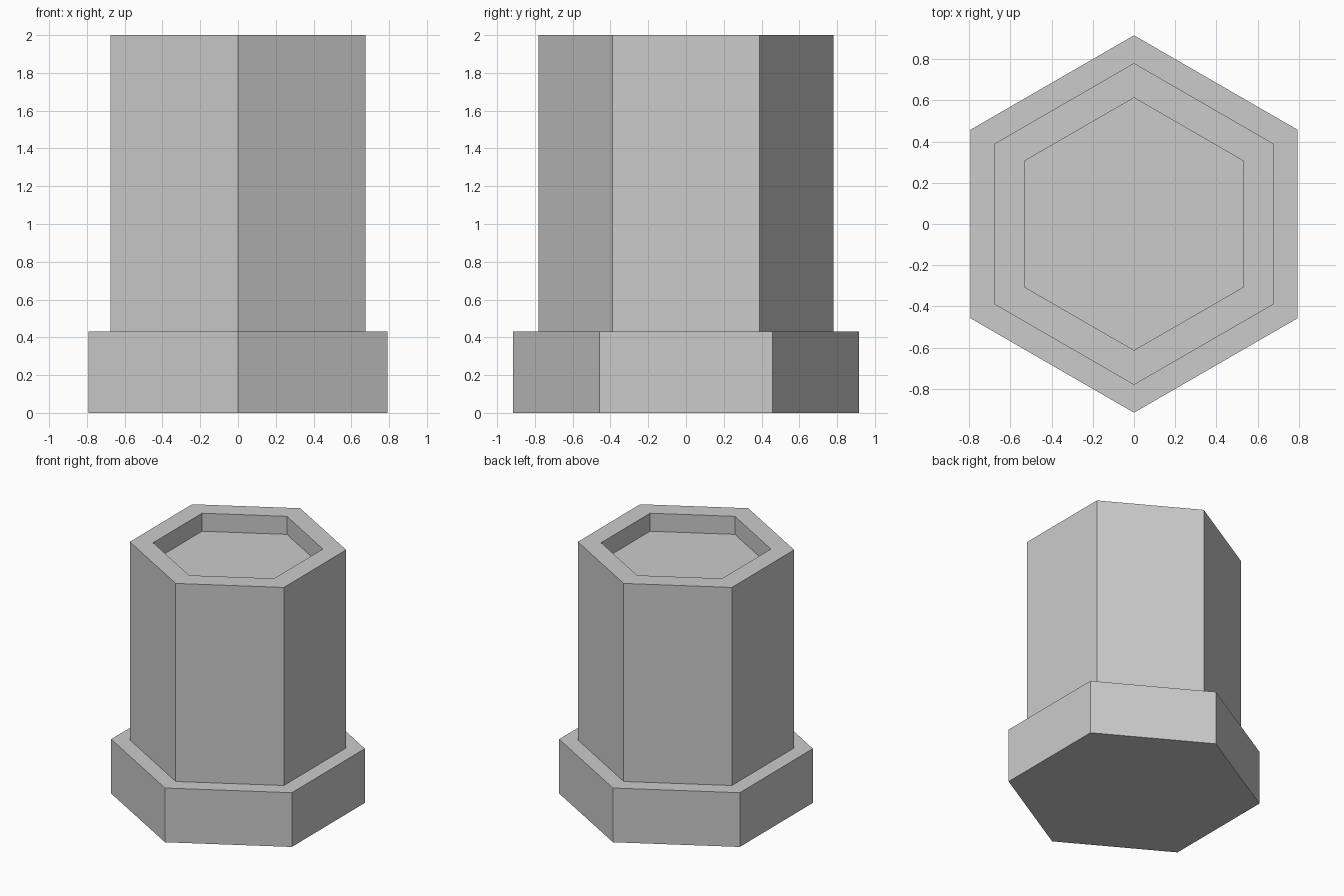
import bpy, bmesh
from math import cos, sin, pi

if "Cube" in bpy.data.objects:
    bpy.data.objects.remove(bpy.data.objects["Cube"])

SIDES = 6


def lathe(name, profile):
    """Sweep a (radius, z) profile round the z axis and cap both ends."""
    bm = bmesh.new()
    rings = []
    for r, z in profile:
        angles = [pi / 2 + 2 * pi * i / SIDES for i in range(SIDES)]
        rings.append([bm.verts.new((r * cos(a), r * sin(a), z)) for a in angles])
    for low, high in zip(rings, rings[1:]):
        for i in range(SIDES):
            j = (i + 1) % SIDES
            bm.faces.new((low[i], low[j], high[j], high[i]))
    bm.faces.new(rings[0][::-1])
    bm.faces.new(rings[-1])
    mesh = bpy.data.meshes.new(name)
    bm.to_mesh(mesh)
    bm.free()
    obj = bpy.data.objects.new(name, mesh)
    bpy.context.collection.objects.link(obj)
    return obj


# Hexagonal column: wide foot, narrower shaft, shallow recess in the top
lathe("hexagonal_column", [
    (0.915, 0.0), (0.915, 0.43),   # foot
    (0.78, 0.43), (0.78, 2.0),     # shaft
    (0.612, 2.0), (0.612, 1.857),  # rim and recess
])
